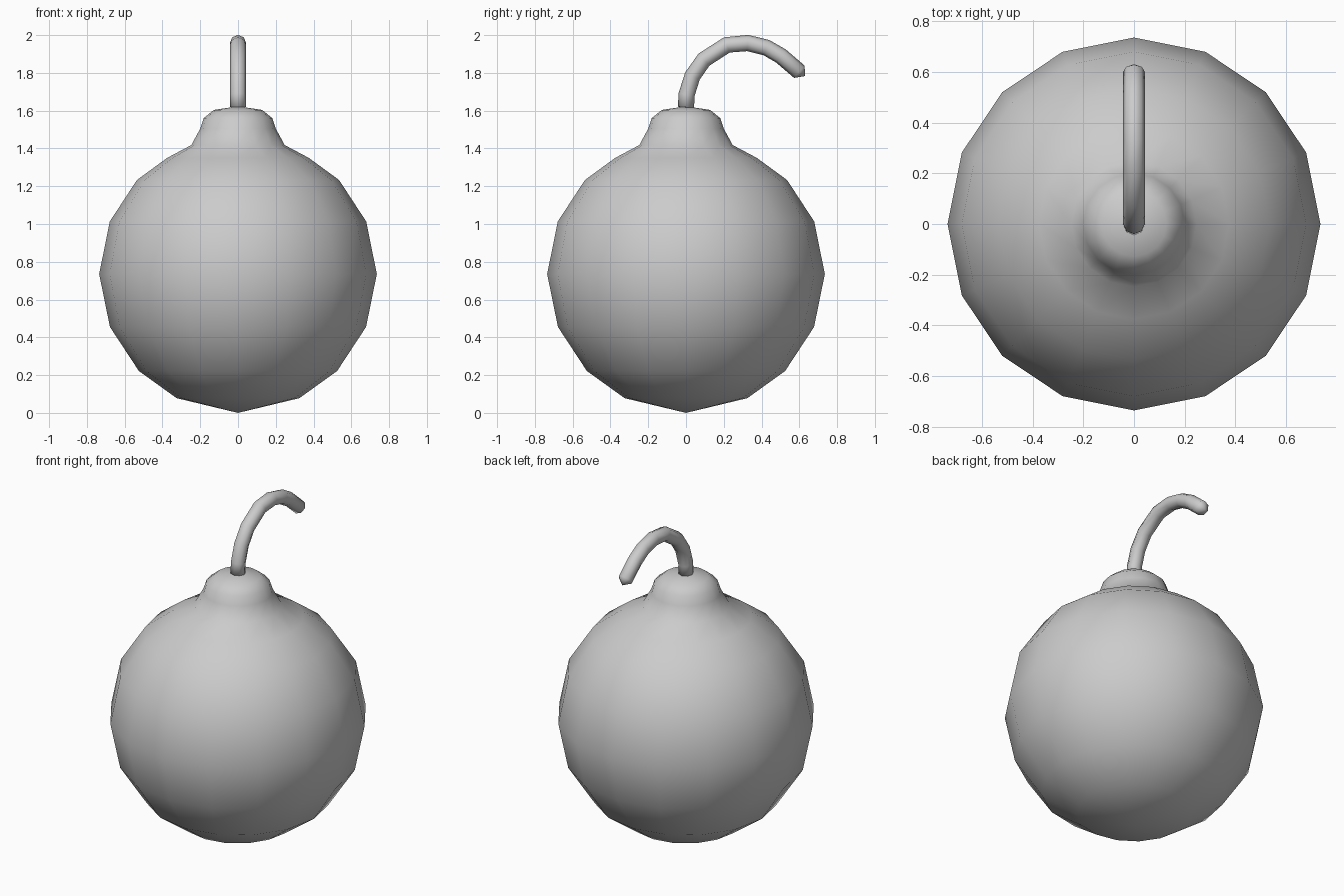
import bpy, math
from mathutils import Vector

if "Cube" in bpy.data.objects:
    bpy.data.objects.remove(bpy.data.objects["Cube"])


def skin(name, rings, start, end):
    """Bridge a series of rings and close both ends with a fan to a point."""
    n = len(rings[0])
    verts = [v for r in rings for v in r] + [start, end]
    a, b, last = len(verts) - 2, len(verts) - 1, (len(rings) - 1) * n
    faces = []
    for j in range(n):
        k = (j + 1) % n
        faces.append((a, k, j))
        for i in range(0, last, n):
            faces.append((i + j, i + k, i + n + k, i + n + j))
        faces.append((last + j, last + k, b))
    mesh = bpy.data.meshes.new(name)
    mesh.from_pydata([tuple(v) for v in verts], [], faces)
    mesh.shade_smooth()
    obj = bpy.data.objects.new(name, mesh)
    bpy.context.collection.objects.link(obj)
    return obj


def circle(centre, radius, u, v, n):
    return [centre + radius * (math.cos(t) * u + math.sin(t) * v)
            for t in (2 * math.pi * i / n for i in range(n))]


X, Y = Vector((1, 0, 0)), Vector((0, 1, 0))

# Round body with flared neck: (radius, height)
profile = [(0.325, 0.078), (0.525, 0.222), (0.678, 0.455), (0.735, 0.735),
           (0.679, 1.013), (0.535, 1.233), (0.375, 1.35), (0.247, 1.418),
           (0.2, 1.505), (0.182, 1.56), (0.128, 1.604)]
skin("body", [circle(Vector((0, 0, z)), r, X, Y, 16) for r, z in profile],
     Vector((0, 0, 0.0)), Vector((0, 0, 1.623)))

# Curved fuse: (y, z) centre line
path = [Vector((0, y, z)) for y, z in
        [(0, 1.62), (0.003, 1.685), (0.034, 1.783), (0.095, 1.87),
         (0.216, 1.948), (0.327, 1.958), (0.425, 1.934), (0.502, 1.89),
         (0.6, 1.806)]]
rings = []
for i, p in enumerate(path):
    tangent = (path[min(i + 1, len(path) - 1)] - path[max(i - 1, 0)]).normalized()
    rings.append(circle(p, 0.043, X, tangent.cross(X), 8))
skin("fuse", rings, Vector((0, 0, 1.61)), Vector((0, 0.63, 1.783)))
